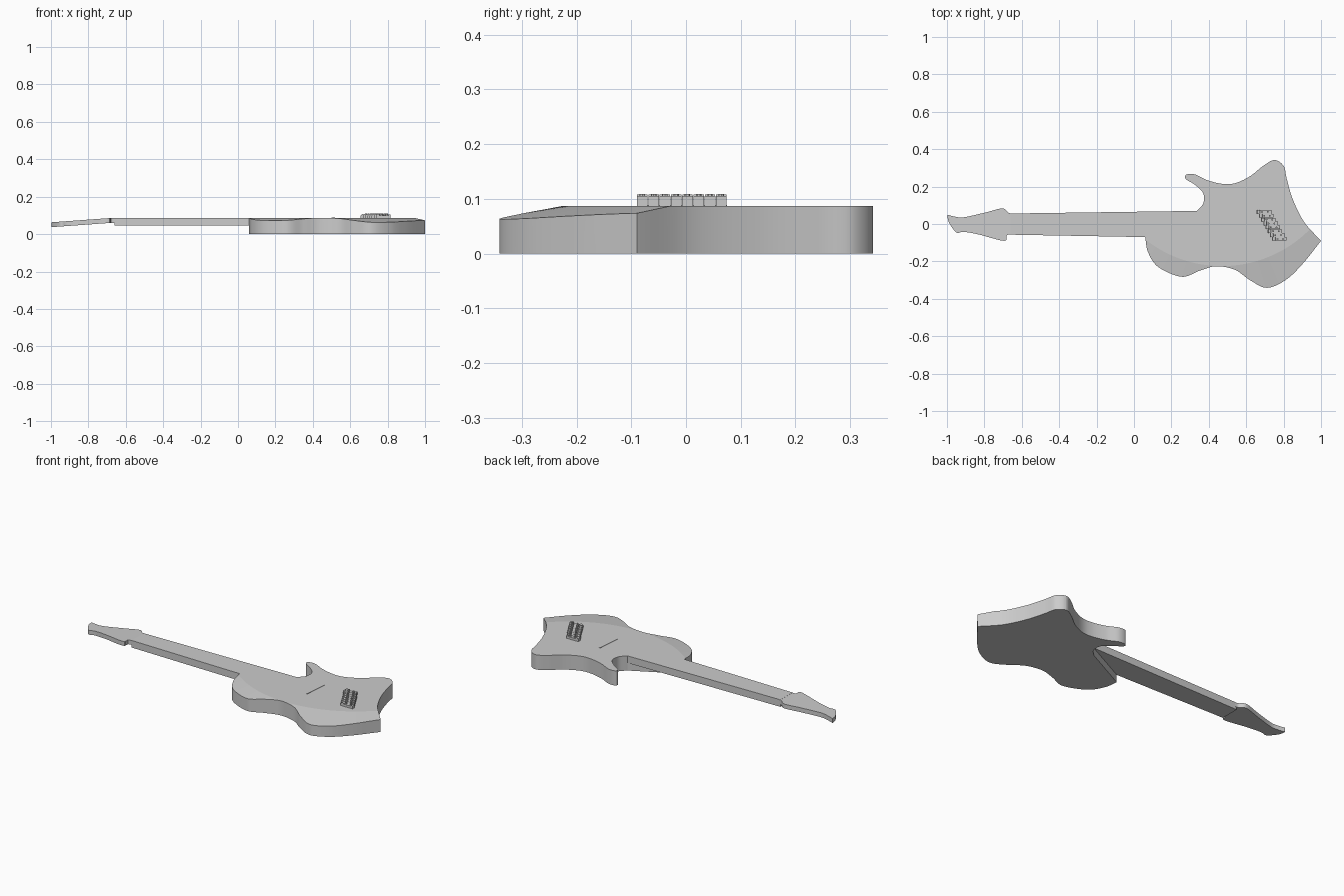
import bpy, bmesh, math
from mathutils import Vector, Matrix

if "Cube" in bpy.data.objects:
    bpy.data.objects.remove(bpy.data.objects["Cube"])


def spline(pts, n=10):
    """Catmull-Rom curve through an open run of points."""
    p = [Vector(q) for q in pts]
    p = [p[0] * 2 - p[1]] + p + [p[-1] * 2 - p[-2]]
    out = []
    for a, b, c, d in zip(p, p[1:], p[2:], p[3:]):
        for i in range(n):
            t = i / n
            out.append(0.5 * (2 * b + (c - a) * t + (2 * a - 5 * b + 4 * c - d) * t * t
                              + (3 * b - a - 3 * c + d) * t ** 3))
    return out + [p[-2]]


def finish(name, bm):
    bmesh.ops.recalc_face_normals(bm, faces=bm.faces)
    me = bpy.data.meshes.new(name)
    bm.to_mesh(me)
    bm.free()
    ob = bpy.data.objects.new(name, me)
    bpy.context.collection.objects.link(ob)
    return ob


def prism(name, outline, bottom, top):
    """Extruded outline; bottom and top are heights as functions of x."""
    bm = bmesh.new()
    lo = [bm.verts.new((p[0], p[1], bottom(p[0]))) for p in outline]
    hi = [bm.verts.new((p[0], p[1], top(p[0]))) for p in outline]
    bm.faces.new(lo)
    bm.faces.new(hi)
    for i in range(len(lo)):
        j = (i + 1) % len(lo)
        bm.faces.new((lo[i], lo[j], hi[j], hi[i]))
    return finish(name, bm)


def smooth(ob, angle=30):
    bpy.ops.object.select_all(action='DESELECT')
    ob.select_set(True)
    bpy.context.view_layer.objects.active = ob
    bpy.ops.object.shade_smooth_by_angle(angle=math.radians(angle))


TOP = 0.087

# Body: lower edge to the pointed tail, then upper edge back to the neck
lower = [(.06, -.07), (.075, -.15), (.13, -.23), (.255, -.282), (.35, -.25), (.44, -.226),
         (.54, -.245), (.62, -.30), (.71, -.341), (.81, -.30), (.90, -.215), (1, -.09)]
upper = [(1, -.09), (.91, .01), (.85, .13), (.817, .24), (.80, .31), (.75, .342), (.69, .31),
         (.62, .255), (.54, .218), (.47, .215), (.39, .235), (.325, .265), (.28, .264),
         (.278, .24), (.325, .21), (.37, .165), (.37, .11), (.335, .07)]
body = prism("body", spline(lower)[:-1] + spline(upper), lambda x: 0, lambda x: TOP)

# Forearm bevel: keep what lies inside a wide shallow cone
slope, depth, r = 0.155, 0.187, 0.66
bm = bmesh.new()
bmesh.ops.create_cone(bm, cap_ends=True, segments=256, radius1=r + depth / slope,
                      radius2=r, depth=depth,
                      matrix=Matrix.Translation((.47, .435, TOP - depth / 2)))
cutter = finish("forearm_bevel_cutter", bm)
mod = body.modifiers.new("forearm_bevel", 'BOOLEAN')
mod.operation, mod.solver, mod.object = 'INTERSECT', 'EXACT', cutter
bpy.context.view_layer.objects.active = body
bpy.ops.object.modifier_apply(modifier=mod.name)
bpy.data.objects.remove(cutter)
smooth(body, 8)

# Neck, meeting the slanted heel of the body
prism("neck", [(-.66, .056), (-.66, -.057), (.06, -.07), (.335, .07)],
      lambda x: .045, lambda x: TOP)

# Headstock, tilted back
head_upper = spline([(-.65, .056), (-.67, .06), (-.705, .083), (-.80, .06), (-.91, .036),
                     (-.96, .04), (-.998, .05)], 6)
head_lower = spline([(-.998, .05), (-.99, .01), (-.95, -.045), (-.91, -.042), (-.83, -.056),
                     (-.695, -.09), (-.68, -.06), (-.65, -.057)], 6)
head_top = lambda x: TOP - .001 - max(0, -.68 - x) * .072
headstock = prism("headstock", head_upper[:-1] + head_lower,
                  lambda x: head_top(x) - .026, head_top)
smooth(headstock)


def box(bm, c, s):
    bmesh.ops.create_cube(bm, size=1, matrix=Matrix.Translation(c) @ Matrix.Diagonal((*s, 1)))


# Thin pickup blade
bm = bmesh.new()
bmesh.ops.create_cube(bm, size=1, matrix=Matrix.Translation((.51, 0, TOP))
                      @ Matrix.Rotation(-.08, 4, 'Z') @ Matrix.Diagonal((.006, .15, .004, 1)))
finish("pickup_blade", bm)

# Eight fanned bridge saddles, each with end wall, roller and two screws
for i in range(8):
    x, y = .695 + .0117 * i, .0645 - .0206 * i
    bm = bmesh.new()
    box(bm, (x, y, TOP + .006), (.078, .0195, .014))
    box(bm, (x + .034, y, TOP + .009), (.01, .0195, .018))
    bmesh.ops.create_cone(bm, cap_ends=True, segments=16, radius1=.008, radius2=.008, depth=.019,
                          matrix=Matrix.Translation((x - .028, y, TOP + .013))
                          @ Matrix.Rotation(math.pi / 2, 4, 'X'))
    for dx in (-.01, .02):
        bmesh.ops.create_cone(bm, cap_ends=True, segments=12, radius1=.005, radius2=.005,
                              depth=.012, matrix=Matrix.Translation((x + dx, y, TOP + .016)))
    smooth(finish(f"bridge_saddle_{i + 1}", bm))
